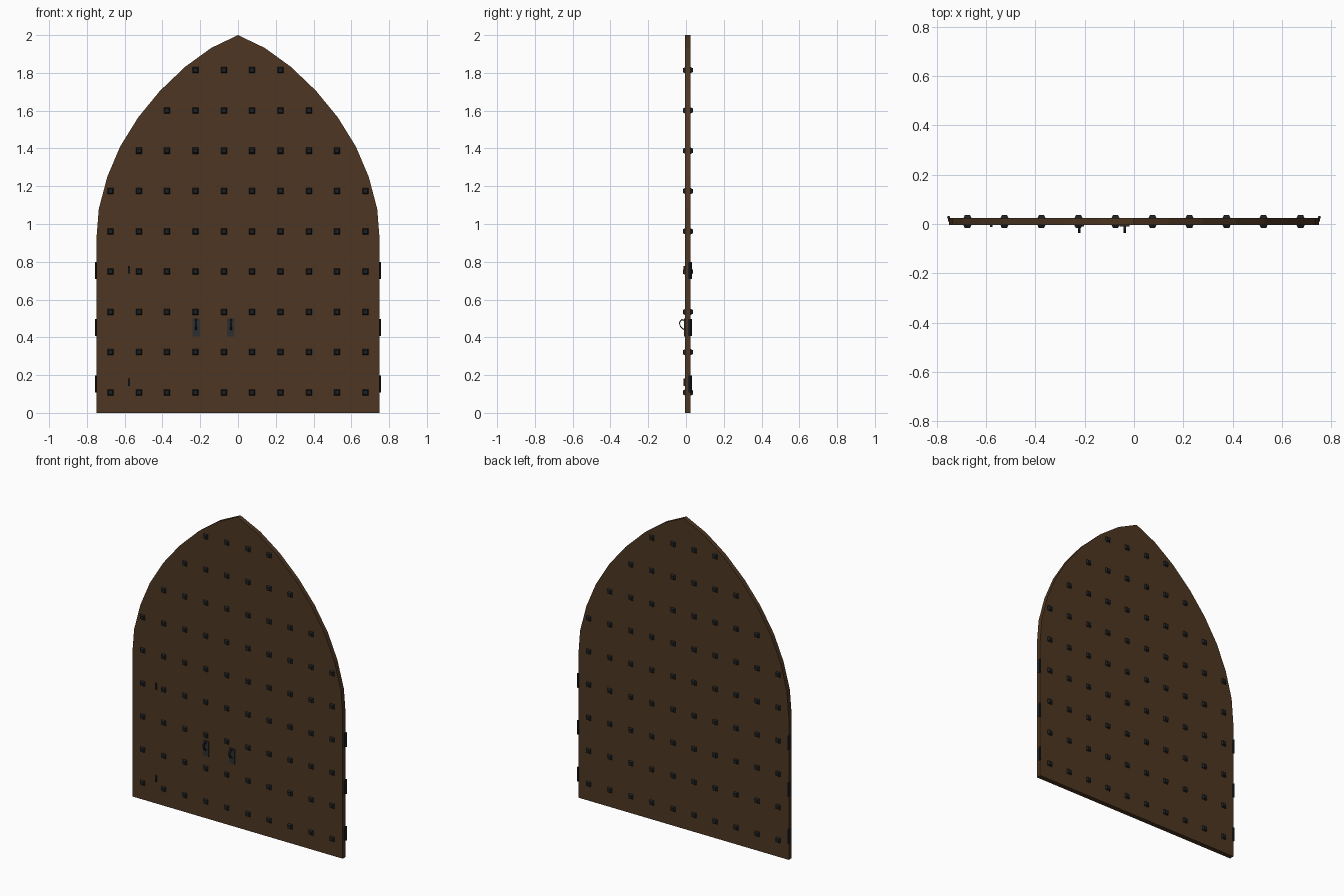
import bpy, bmesh, math
from mathutils import Matrix

if "Cube" in bpy.data.objects:
    bpy.data.objects.remove(bpy.data.objects["Cube"])


def material(name, rgb):
    m = bpy.data.materials.new(name)
    m.diffuse_color = (*rgb, 1)
    m.use_nodes = True
    m.node_tree.nodes["Principled BSDF"].inputs["Base Color"].default_value = m.diffuse_color
    return m


WOOD = material("dark wood", (0.074, 0.037, 0.016))
IRON = material("black iron", (0.013, 0.0145, 0.016))
PLATE = material("grey iron", (0.026, 0.028, 0.030))


def finish(name, bm, mat):
    bmesh.ops.recalc_face_normals(bm, faces=bm.faces)
    mesh = bpy.data.meshes.new(name)
    bm.to_mesh(mesh)
    bm.free()
    mesh.materials.append(mat)
    ob = bpy.data.objects.new(name, mesh)
    bpy.context.collection.objects.link(ob)
    return ob


def add_box(bm, center, size):
    mat = Matrix.Translation(center) @ Matrix.Diagonal((*size, 1))
    return bmesh.ops.create_cube(bm, size=1, matrix=mat)["verts"]


def extrude_profile(bm, points, direction):
    face = bm.faces.new([bm.verts.new(p) for p in points])
    new = bmesh.ops.extrude_face_region(bm, geom=[face])["geom"]
    bmesh.ops.translate(bm, vec=direction,
                        verts=[v for v in new if isinstance(v, bmesh.types.BMVert)])


FRONT, BACK = -0.005, 0.025

# Pointed-arch door panel
half = [(0.75, 0), (0.75, 0.916), (0.737, 1.08), (0.692, 1.25), (0.624, 1.41),
        (0.528, 1.565), (0.413, 1.705), (0.28, 1.832), (0.142, 1.932)]
outline = half + [(0, 2)] + [(-x, z) for x, z in reversed(half)]
bm = bmesh.new()
extrude_profile(bm, [(x, FRONT, z) for x, z in outline], (0, BACK - FRONT, 0))
finish("door_panel", bm, WOOD)

# Chamfered studs on both faces, fewer per row towards the point
bm = bmesh.new()
for row in range(9):
    z = 0.108 + row * 0.2133
    count = 5 if row < 6 else 10 - row
    for i in range(count):
        for side in (-1, 1):
            x = side * (0.075 + 0.15 * i)
            for surface, out in ((FRONT, -1), (BACK, 1)):
                verts = add_box(bm, (x, surface + out * 0.005, z), (0.034, 0.014, 0.034))
                for v in verts:
                    if (v.co.y - surface) * out > 0.005:
                        v.co.x = x + (v.co.x - x) * 0.6
                        v.co.z = z + (v.co.z - z) * 0.6
finish("studs", bm, IRON)

# Handle plates and thin curved pulls
plates, pulls = bmesh.new(), bmesh.new()
outer = [(-0.006, 0.492), (-0.022, 0.497), (-0.034, 0.487), (-0.037, 0.473),
         (-0.031, 0.456), (-0.018, 0.443), (-0.006, 0.437)]
inner = [(-0.006, 0.486), (-0.021, 0.490), (-0.029, 0.483), (-0.032, 0.473),
         (-0.027, 0.459), (-0.016, 0.448), (-0.006, 0.443)]
for x in (-0.222, -0.038):
    add_box(plates, (x, FRONT - 0.002, 0.452), (0.04, 0.006, 0.097))
    extrude_profile(pulls, [(x - 0.005, y, z) for y, z in outer + inner[::-1]],
                    (0.01, 0, 0))
finish("handle_plates", plates, PLATE)
finish("handle_pulls", pulls, IRON)

# Small pins on the left of the front face
bm = bmesh.new()
for z in (0.757, 0.162):
    add_box(bm, (-0.578, FRONT - 0.003, z), (0.011, 0.01, 0.04))
finish("front_pins", bm, IRON)

# Hinge leaves on the edges with knuckles at the back corners
leaves, knuckles = bmesh.new(), bmesh.new()
for z in (0.152, 0.453, 0.755):
    for s in (-1, 1):
        add_box(leaves, (s * 0.7505, 0.019, z), (0.005, 0.018, 0.09))
        bmesh.ops.create_cone(knuckles, cap_ends=True, segments=8, radius1=0.006,
                              radius2=0.006, depth=0.09,
                              matrix=Matrix.Translation((s * 0.751, 0.027, z)))
finish("hinge_leaves", leaves, IRON)
finish("hinge_knuckles", knuckles, IRON)
